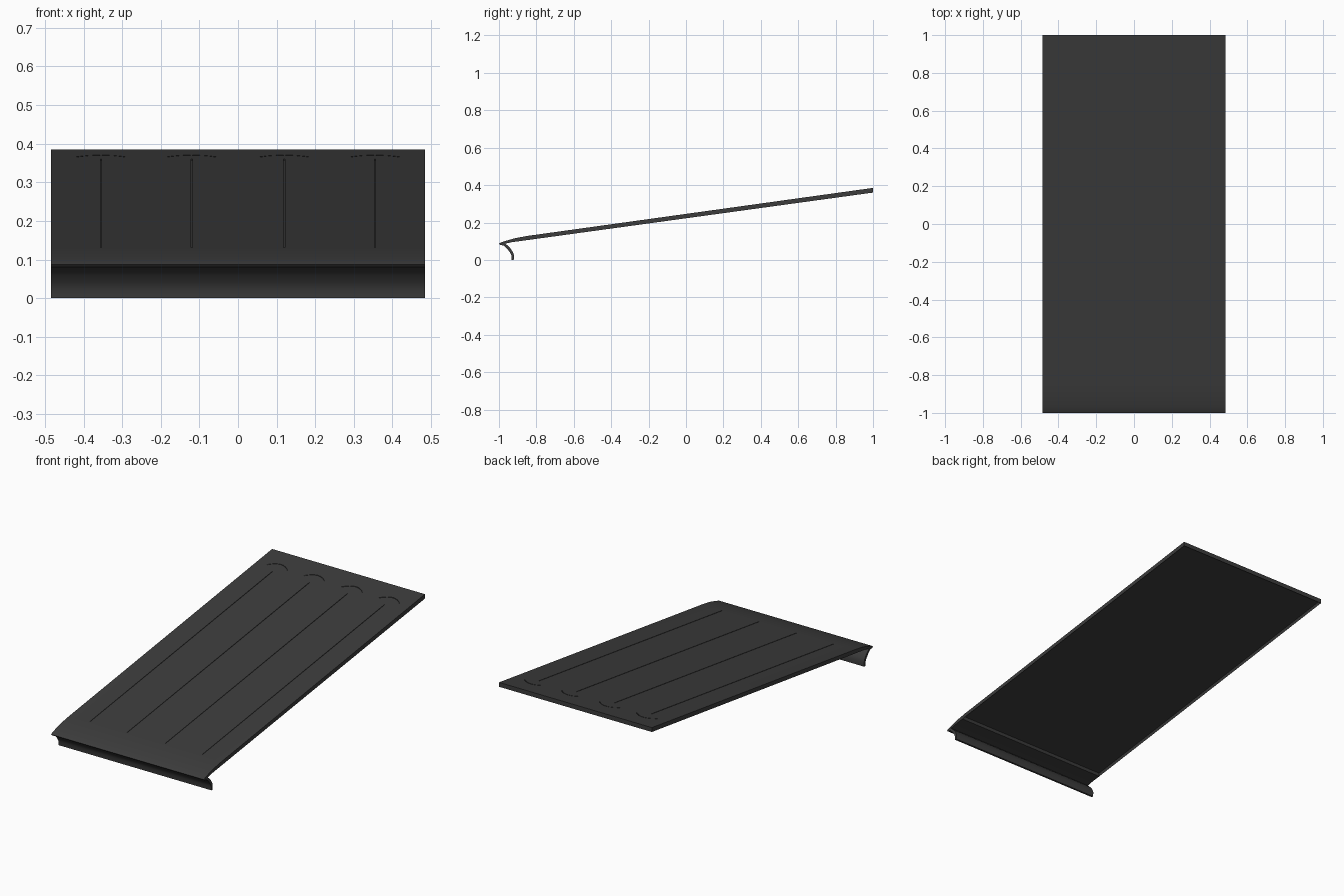
import bpy, bmesh
from mathutils import Vector

if "Cube" in bpy.data.objects:
    bpy.data.objects.remove(bpy.data.objects["Cube"])

HALF_W = 0.484


def top_z(y):
    return 0.247 + 0.138 * y


def new_object(name, bm):
    bmesh.ops.recalc_face_normals(bm, faces=bm.faces[:])
    mesh = bpy.data.meshes.new(name)
    bm.to_mesh(mesh)
    bm.free()
    ob = bpy.data.objects.new(name, mesh)
    bpy.context.collection.objects.link(ob)
    return ob


# Side profile (y, z): sloped board, rounded nose, curved lip below
profile = [
    (1.0, 0.385), (-0.85, 0.128), (-0.91, 0.117), (-0.96, 0.103), (-0.99, 0.093),
    (-1.0, 0.087), (-0.993, 0.080), (-0.975, 0.077), (-0.957, 0.060), (-0.941, 0.040),
    (-0.933, 0.022), (-0.932, 0.0), (-0.921, 0.0), (-0.920, 0.027), (-0.927, 0.045),
    (-0.942, 0.066), (-0.965, 0.087), (-0.93, 0.095), (-0.87, 0.103), (1.0, 0.360),
]
bm = bmesh.new()
face = bm.faces.new([bm.verts.new((-HALF_W, y, z)) for y, z in profile])
ext = bmesh.ops.extrude_face_region(bm, geom=[face])
bmesh.ops.translate(bm, vec=(2 * HALF_W, 0, 0),
                    verts=[v for v in ext["geom"] if isinstance(v, bmesh.types.BMVert)])
bmesh.ops.recalc_face_normals(bm, faces=bm.faces[:])

# Shallow recess under the board, leaving a thin rim
under = [f for f in bm.faces if f.normal.z < -0.9 and f.calc_area() > 0.5]
bmesh.ops.inset_region(bm, faces=under, thickness=0.009)
bmesh.ops.translate(bm, verts=list({v for f in under for v in f.verts}), vec=(0, 0, 0.014))
board = new_object("sloped_cover_panel", bm)


# Thin grooves following the slope: ribbons through x, y points
def ribbon(bm, pts, half):
    rings = []
    for i, (x, y) in enumerate(pts):
        a, b = pts[max(i - 1, 0)], pts[min(i + 1, len(pts) - 1)]
        t = Vector((b[0] - a[0], b[1] - a[1])).normalized()
        n = Vector((-t.y, t.x)) * half
        rings.append([bm.verts.new((x + s * n.x, y + s * n.y, top_z(y + s * n.y) + dz))
                      for s, dz in ((-1, -0.004), (1, -0.004), (1, 0.02), (-1, 0.02))])
    for r, q in zip(rings, rings[1:]):
        for k in range(4):
            j = (k + 1) % 4
            bm.faces.new((r[k], r[j], q[j], q[k]))
    bm.faces.new(rings[0])
    bm.faces.new(rings[-1])


bm = bmesh.new()
for x in (-0.355, -0.12, 0.12, 0.355):
    ribbon(bm, [(x, -0.83), (x, 0.82)], 0.0015)
    # Slight arc closing the top of each groove
    arc = [(x + 0.065 * k / 4, 0.895 - 0.035 * (k / 4) ** 2) for k in range(-4, 5)]
    ribbon(bm, arc, 0.002)
cutter = new_object("groove_cutter", bm)
cutter.hide_render = True
cutter.hide_set(True)

mod = board.modifiers.new("grooves", "BOOLEAN")
mod.operation = 'DIFFERENCE'
mod.solver = 'EXACT'
mod.object = cutter

# Dark finish
mat = bpy.data.materials.new("dark_grey")
mat.diffuse_color = (0.045, 0.045, 0.045, 1)
mat.use_nodes = True
mat.node_tree.nodes["Principled BSDF"].inputs["Base Color"].default_value = mat.diffuse_color
board.data.materials.append(mat)

# Smooth the nose and lip, keep edges sharp; bake the grooves in first
bpy.context.view_layer.objects.active = board
board.select_set(True)
bpy.ops.object.modifier_apply(modifier=mod.name)
bpy.data.objects.remove(cutter)
bpy.ops.object.shade_smooth_by_angle(angle=0.6)
